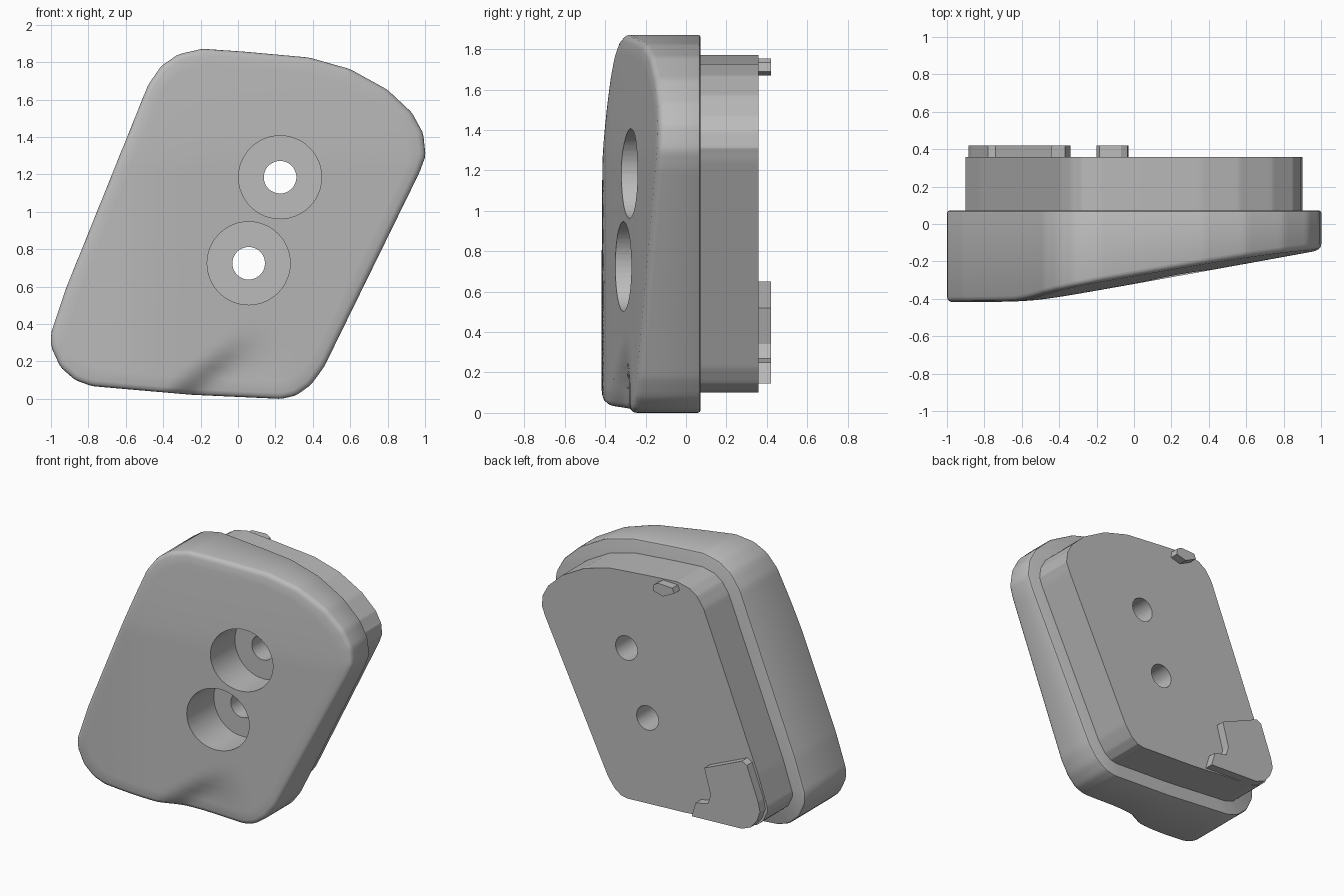
import bpy, bmesh
from mathutils import Vector

if "Cube" in bpy.data.objects:
    bpy.data.objects.remove(bpy.data.objects["Cube"], do_unlink=True)

grey = bpy.data.materials.new("plain grey")
grey.use_nodes = True
grey.diffuse_color = (0.5, 0.5, 0.5, 1)
grey.node_tree.nodes["Principled BSDF"].inputs["Base Color"].default_value = (0.5, 0.5, 0.5, 1)

# Outline of the pad in x, z, clockwise from the top
OUTLINE = [(-.19, 1.872), (.05, 1.855), (.38, 1.825), (.6, 1.763), (.8, 1.652), (.93, 1.53),
           (.99, 1.42), (1.003, 1.3), (.97, 1.21), (.46, .17), (.39, .075), (.31, .018),
           (.23, 0), (-.25, .022), (-.78, .068), (-.87, .1), (-.95, .17), (-1.0, .28),
           (-1.0, .35), (-.92, .59), (-.48, 1.68), (-.41, 1.78), (-.32, 1.842)]
CENTRE = Vector((0, .95))


def smooth_outline(points, step=.05):
    """Subdivide the long sides, then cut the corners once."""
    pts = [Vector(p) for p in points]
    fine = []
    for a, b in zip(pts, pts[1:] + pts[:1]):
        n = max(1, round((b - a).length / step))
        fine += [a.lerp(b, i / n) for i in range(n)]
    out = []
    for a, b in zip(fine, fine[1:] + fine[:1]):
        out += [a.lerp(b, .25), a.lerp(b, .75)]
    return out


def inset(points, d):
    """Move a clockwise outline inwards by d."""
    n = len(points)
    out = []
    for i, p in enumerate(points):
        t = (points[(i + 1) % n] - points[i - 1]).normalized()
        out.append(p + Vector((t.y, -t.x)) * d)
    return out


def ramp(v):
    v = min(1, max(0, v))
    return v * v * (3 - 2 * v)


def front_y(p):
    """Sloped front surface with a soft top and a shallow dent near the bottom."""
    x, z = p
    slope = -.322 + .182 * x
    gap = slope + .42
    y = -.42 + (gap + (gap * gap + .0006) ** .5) / 2
    y += .045 * max(0, (z - 1.25) / .62) ** 1.3
    below = (x + .38) * .6 - (z - .06) * .8
    fade = ramp((.32 - x) / .5) * ramp((.42 - z) / .3)
    return y + .055 * ramp(below / .13) * fade


def add_object(name, bm):
    bmesh.ops.recalc_face_normals(bm, faces=bm.faces)
    me = bpy.data.meshes.new(name)
    bm.to_mesh(me)
    bm.free()
    me.materials.append(grey)
    ob = bpy.data.objects.new(name, me)
    bpy.context.collection.objects.link(ob)
    return ob


def loft(name, rings, tip=None):
    """Skin a list of rings; close the last one and, without a tip, the first."""
    bm = bmesh.new()
    rows = [[bm.verts.new(co) for co in ring] for ring in rings]
    n = len(rows[0])
    for a, b in zip(rows, rows[1:]):
        for i in range(n):
            j = (i + 1) % n
            bm.faces.new((a[i], a[j], b[j], b[i]))
    if tip:
        t = bm.verts.new(tip)
        for i in range(n):
            bm.faces.new((t, rows[0][i], rows[0][i - 1]))
    else:
        bm.faces.new(rows[0])
    bm.faces.new(rows[-1])
    return add_object(name, bm)


def flat_ring(points, y):
    return [(p[0], y, p[1]) for p in points]


# Main pad: curved front, rounded rim, straight side wall
edge = smooth_outline(OUTLINE)
inner = inset(edge, .03)
rings = []
for k in range(1, 16):
    ring = [CENTRE.lerp(p, k / 15) for p in inner]
    rings.append([(p.x, front_y(p), p.y) for p in ring])
for d, lift in ((.012, .006), (.003, .016), (0, .03)):
    rings.append([(p.x, front_y(p) + lift, p.y) for p in inset(edge, d)])
rings += [flat_ring(edge, .06), flat_ring(inset(edge, .004), .068), flat_ring(inset(edge, .012), .072)]
pad = loft("front_pad", rings, (CENTRE.x, front_y(CENTRE), CENTRE.y))

# Smaller plate on the back
plate_edge = inset(edge, .1)
plate = loft("back_plate", [flat_ring(plate_edge, y) for y in (.06, .358)])

# Locating foot and peg on the back plate
FOOT = [(-.44, .52), (-.74, .65), (-.78, .63), (-.87, .39), (-.885, .32), (-.86, .25), (-.81, .19),
        (-.74, .162), (-.34, .145), (-.37, .25), (-.47, .27), (-.49, .34)]
PEG = [(-.03, 1.69), (-.035, 1.735), (-.07, 1.755), (-.185, 1.75), (-.2, 1.715), (-.11, 1.67)]
foot = loft("locating_foot", [flat_ring(FOOT, y) for y in (.35, .42)])
peg = loft("locating_peg", [flat_ring(PEG, y) for y in (.35, .42)])


# Stepped screw holes
def cutter(name, x, z):
    bm = bmesh.new()
    steps = ((.222, -.7), (.222, -.04), (.087, -.04), (.087, .6))
    bm.free()
    rings = []
    circle = bmesh.new()
    bmesh.ops.create_circle(circle, segments=48, radius=1)
    unit = [v.co.copy() for v in circle.verts]
    circle.free()
    for r, y in steps:
        rings.append([(x + c.x * r, y, z + c.y * r) for c in unit])
    ob = loft(name, rings)
    ob.hide_render = True
    ob.hide_set(True)
    return ob


for name, x, z in (("upper", .225, 1.185), ("lower", .057, .725)):
    tool = cutter(name + "_hole_cutter", x, z)
    for ob in (pad, plate):
        mod = ob.modifiers.new(name + "_hole", 'BOOLEAN')
        mod.operation = 'DIFFERENCE'
        mod.solver = 'EXACT'
        mod.object = tool

# Apply the holes and smooth the curved parts
for ob in (pad, plate):
    bpy.ops.object.select_all(action='DESELECT')
    ob.select_set(True)
    bpy.context.view_layer.objects.active = ob
    for mod in list(ob.modifiers):
        bpy.ops.object.modifier_apply(modifier=mod.name)
    bpy.ops.object.shade_smooth_by_angle(angle=.6)
for ob in [o for o in bpy.data.objects if o.name.endswith("_cutter")]:
    bpy.data.objects.remove(ob, do_unlink=True)
